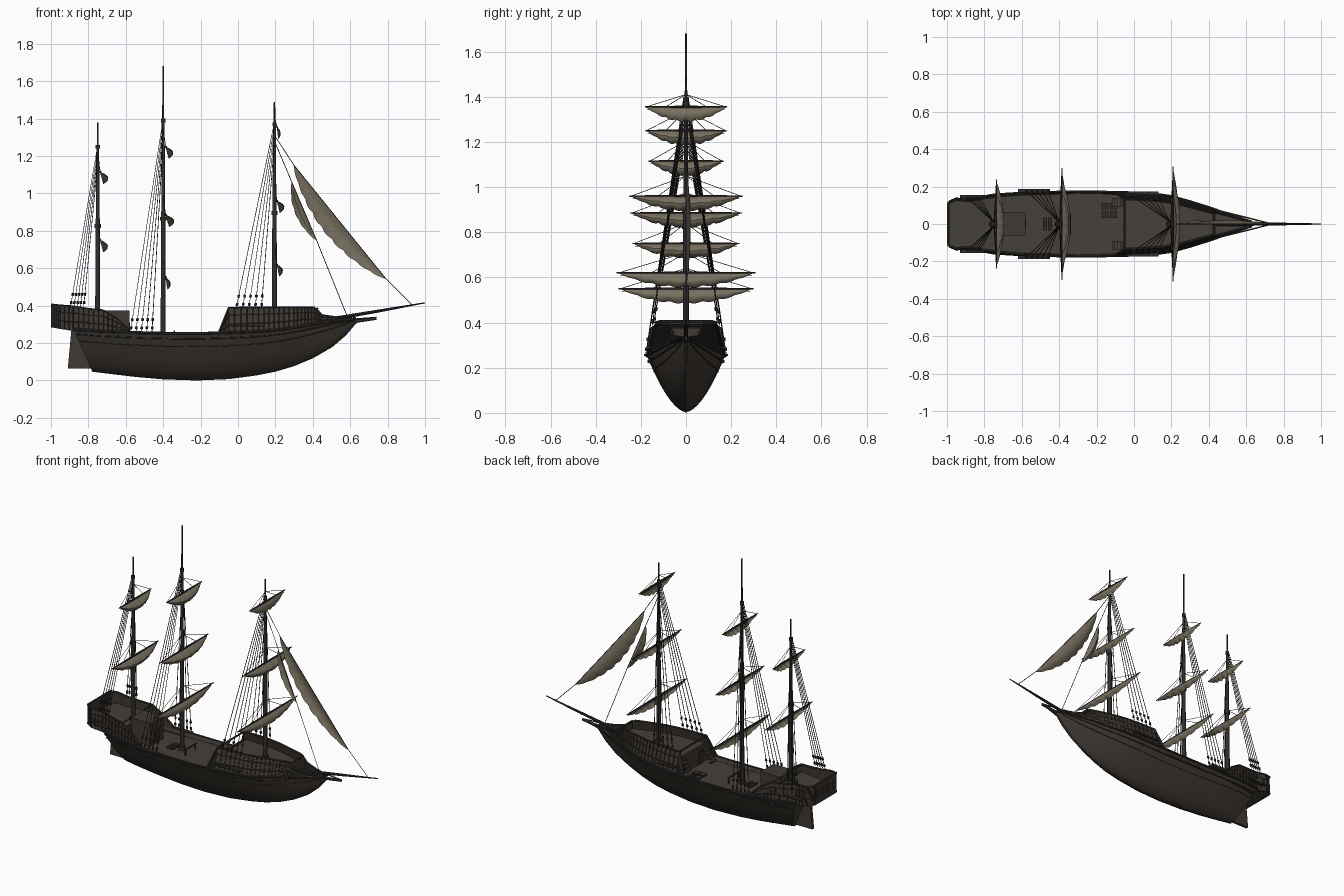
import bpy, bmesh, math
from mathutils import Vector, Matrix

if "Cube" in bpy.data.objects:
    bpy.data.objects.remove(bpy.data.objects["Cube"])

def mat(name, c):
    m = bpy.data.materials.new(name)
    m.diffuse_color = (*c, 1)
    m.use_nodes = True
    m.node_tree.nodes["Principled BSDF"].inputs["Base Color"].default_value = m.diffuse_color
    return m

HULL = mat("hull_brown", (0.050, 0.041, 0.033))
DECK = mat("deck_brown", (0.060, 0.050, 0.041))
SPAR = mat("dark_spar", (0.030, 0.027, 0.024))
ROPE = mat("rope_dark", (0.028, 0.028, 0.032))
SAIL = mat("sail_canvas", (0.190, 0.165, 0.118))

def finish(name, bm, m, smooth=False):
    bmesh.ops.remove_doubles(bm, verts=bm.verts, dist=1e-5)
    bmesh.ops.recalc_face_normals(bm, faces=bm.faces)
    me = bpy.data.meshes.new(name)
    bm.to_mesh(me)
    bm.free()
    ob = bpy.data.objects.new(name, me)
    bpy.context.collection.objects.link(ob)
    me.materials.append(m)
    if smooth:
        bpy.ops.object.select_all(action='DESELECT')
        ob.select_set(True)
        bpy.context.view_layer.objects.active = ob
        bpy.ops.object.shade_smooth_by_angle(angle=math.radians(40))
    return ob

def grids(name, sheets, m, smooth=False, cap=False):
    """Each sheet is a list of rows of points, joined with quads."""
    bm = bmesh.new()
    for rows in sheets:
        vs = [[bm.verts.new(p) for p in r] for r in rows]
        for a, b in zip(vs, vs[1:]):
            for i in range(len(a) - 1):
                bm.faces.new((a[i], a[i + 1], b[i + 1], b[i]))
        if cap:
            bm.faces.new(vs[0])
    return finish(name, bm, m, smooth)

def rods(name, segs, m, sides=6, smooth=False):
    """Round bars: (start, end, radius, end radius)."""
    bm = bmesh.new()
    for a, b, r0, r1 in segs:
        a, b = Vector(a), Vector(b)
        d = b - a
        M = Matrix.Translation((a + b) / 2) @ d.to_track_quat('Z', 'Y').to_matrix().to_4x4()
        bmesh.ops.create_cone(bm, cap_ends=True, segments=sides, radius1=r0, radius2=r1,
                              depth=d.length, matrix=M)
    return finish(name, bm, m, smooth)

def boxes(name, items, m):
    """Boxes: (centre, size)."""
    bm = bmesh.new()
    for c, s in items:
        bmesh.ops.create_cube(bm, size=1, matrix=Matrix.Translation(c) @ Matrix.Diagonal((*s, 1)))
    return finish(name, bm, m)

def chain(pts, r):
    return [(a, b, r, r) for a, b in zip(pts, pts[1:])]

# Hull stations: keel x, sheer x, half width, keel z, sheer z
ST = [(-.78, -.88, .132, .05, .275), (-.70, -.75, .157, .04, .265), (-.55, -.58, .168, .022, .258),
      (-.40, -.40, .172, .009, .253), (-.22, -.22, .173, .003, .252), (-.05, -.05, .17, .01, .256),
      (.1, .1, .163, .03, .262), (.2, .2, .149, .05, .27), (.3, .3, .121, .08, .283),
      (.4, .4, .09, .122, .30), (.5, .5, .055, .18, .315), (.57, .57, .032, .24, .325),
      (.63, .63, .012, .31, .333)]
WID = [(-1, .10), (-.985, .125), (-.95, .14)] + [(s[1], s[2]) for s in ST]

def interp(tab, x):
    for (x0, y0), (x1, y1) in zip(tab, tab[1:]):
        if x <= x1:
            return y0 + (y1 - y0) * (x - x0) / (x1 - x0)
    return tab[-1][1]

def width(x):
    return interp(WID, x)

def sheer(x):
    return interp([(s[1], s[4]) for s in ST], max(x, -.88))

def hull_pt(st, s):
    xb, xt, w, zk, zs = st
    t = abs(s) ** 1.7
    return (xb + (xt - xb) * t, w * s, zk + (zs - zk) * t)

N = 10
grids("hull", [[[hull_pt(st, i / N) for i in range(-N, N + 1)] for st in ST]], HULL, True, True)
rods("keel", chain([(s[0], 0, s[3] + .004) for s in ST], .007), HULL)
rods("wales", [g for k in (-1, 1) for s, r in ((1, .007), (.93, .004), (.82, .003))
               for g in chain([hull_pt(st, k * s) for st in ST], r)], SPAR)

# Rudder
grids("rudder", [[[(-.91, y, .065), (-.78, y, .065), (-.87, y, .28), (-.89, y, .28), (-.91, y, .065)]
                  for y in (-.009, .009)]] +
      [[[(-.91, y, .065), (-.78, y, .065)], [(-.89, y, .28), (-.87, y, .28)]] for y in (-.009, .009)], HULL)

# Decks
def deck(name, x0, x1, z, inset):
    xs = [x0 + (x1 - x0) * i / 12 for i in range(13)]
    grids(name, [[[(x, k * max(width(x) - inset, .004), z(x)) for k in (-1, 1)] for x in xs]], DECK)

deck("main_deck", -.86, 0, lambda x: .228, .008)
deck("forecastle_deck", -.05, .43, lambda x: .335, .024)
deck("bow_deck", .4, .62, lambda x: sheer(x) - .006, .002)
deck("poop_deck", -.995, -.72, lambda x: .33, .006)
deck("poop_floor", -.995, -.85, lambda x: .283, .003)

# Castle bulwarks
def side_y(x, z, lean):
    return max(width(x) - lean * (z - sheer(x)), .01)

def bulwark(name, st, lean, th=.01):
    sheets, rails, posts = [], [], []
    for k in (-1, 1):
        rows = []
        for x, zb, zt in st:
            yb, yt = side_y(x, zb, lean), side_y(x, zt, lean)
            rows.append([(x, k * y, z) for y, z in
                         ((yb, zb), (yt, zt), (yt - th, zt), (yb - th, zb), (yb, zb))])
        sheets.append(rows)
        for f, r in ((1, .006), (.72, .003), (.35, .004)):
            rails += chain([(x, k * (side_y(x, zb + (zt - zb) * f, lean)), zb + (zt - zb) * f)
                            for x, zb, zt in st], r)
        for (xa, ba, ta), (xb, bb, tb) in zip(st, st[1:]):
            for i in range(3):
                u = i / 3
                x, b, t = xa + (xb - xa) * u, ba + (bb - ba) * u, ta + (tb - ta) * u
                if t - b > .03:
                    posts.append(((x, k * side_y(x, b, lean), b), (x, k * side_y(x, t, lean), t), .004, .004))
    grids(name, sheets, HULL)
    rods(name + "_rails", rails + posts, SPAR, 5)

bulwark("forecastle_bulwark", [(-.10, .25, .262), (-.05, .25, .387), (.05, .255, .389), (.14, .26, .39),
                               (.22, .268, .39), (.3, .28, .39), (.36, .29, .39), (.41, .30, .388),
                               (.45, .305, .348), (.53, .317, .336), (.6, .327, .335)], .25)
bulwark("poop_bulwark", [(-.995, .285, .405), (-.985, .282, .404), (-.95, .275, .40), (-.88, .265, .395),
                         (-.8, .262, .382), (-.72, .26, .374), (-.65, .258, .33), (-.58, .255, .27)], .05)

# Bulkheads, cabin and stern
boxes("bulkheads", [((-.045, 0, .285), (.012, .30, .115)), ((.43, 0, .33), (.012, .125, .09)),
                    ((-.72, 0, .282), (.012, .30, .11)), ((-.993, 0, .343), (.012, .22, .122)),
                    ((-.65, 0, .298), (.14, .13, .15))], HULL)
rods("deck_rails", [((-.05, -.14, .387), (-.05, .14, .387), .006, .006),
                    ((.425, -.06, .385), (.425, .06, .385), .006, .006),
                    ((-.992, -.12, .405), (-.992, .12, .405), .007, .007),
                    ((-.992, -.12, .288), (-.992, .12, .288), .007, .007)] +
     [((-.72, k * .15, .372), (-.72, k * .06, .372), .004, .004) for k in (-1, 1)], SPAR)
boxes("stern_windows", [((-.999, y, .345), (.004, .035, .05)) for y in (-.08, -.027, .027, .08)], SPAR)
boxes("castle_doors", [((-.052, y, .272), (.004, .04, .08)) for y in (-.08, .08)] +
      [((-.579, 0, .27), (.004, .05, .08))], SPAR)
boxes("stairs", [((-.068 - .014 * i, k * .115, .31 - .022 * i), (.014, .05, .012))
                 for k in (-1, 1) for i in range(4)], DECK)
boxes("hatches", [((x, y, .232), (.036, .036, .012)) for x in (-.155, -.11) for y in (.05, .095)] +
      [((x, y, .232), (.022, .022, .012)) for x in (-.475, -.45) for y in (-.025, 0, .025)], SPAR)
boxes("channels", [((x, k * y, z), (l, .026, .008)) for k in (-1, 1) for x, y, z, l in
                   ((-.535, .173, .256, .17), (.045, .162, .29, .17), (-.865, .142, .31, .13))], SPAR)
boxes("gunports", [((x, k * (width(x) * .962 + .001), .228), (.016, .006, .014))
                   for k in (-1, 1) for x in (-.5, -.38, -.3, -.18, -.06, .06)], SPAR)

# Bow timbers and bowsprit
rods("beakhead", [((.52, 0, .305), (.74, 0, .332), .014, .008)] +
     [((.42, k * .08, .31), (.74, 0, .337), .005, .004) for k in (-1, 1)], HULL)
rods("bowsprit", [((.42, 0, .315), (.75, 0, .371), .011, .008), ((.75, 0, .371), (1, 0, .415), .008, .003)],
     SPAR, 8, True)

# Masts: x, foot z, shroud top z, tip z, shroud foot (x range, y, z), yards (z, half span, bulge)
MASTS = {
    "mizzen": (-.75, .32, 1.26, 1.38, (-.895, -.825, .143, .395), [(1.115, .165, .047), (.75, .238, .045)]),
    "main": (-.40, .22, 1.40, 1.68, (-.575, -.46, .178, .26),
             [(1.25, .18, .044), (.885, .247, .05), (.55, .30, .03)]),
    "fore": (.195, .32, 1.38, 1.49, (-.01, .125, .15, .385),
             [(1.355, .182, .022), (.96, .25, .043), (.62, .307, .035)]),
}

def furled_sail(x, z, h, bulge):
    rows = []
    for i in range(61):
        u = -1 + i / 30
        e = max(1 - abs(u) ** 2.2, .03)
        d = .066 * e * (.86 + .14 * abs(math.sin(u * 4 * math.pi)))
        rows.append([(x + .012 + bulge * e * .95 * math.sin(v * math.pi * .9) ** .8, u * h * .98,
                      z - d * v) for v in (0, .12, .3, .5, .7, .88, 1)])
    return rows

for name, (x, zf, zs, zt, (xa, xb, ys, zb), yards) in MASTS.items():
    mid = zf + (zs - zf) * .58
    rods(name + "_mast", [((x, 0, zf), (x, 0, mid), .0145, .012), ((x, 0, mid - .05), (x, 0, zs), .011, .008),
                          ((x, 0, zs - .05), (x, 0, zt), .006, .004), ((x, 0, zs - .02), (x, 0, zs), .012, .012),
                          ((x, 0, mid - .05), (x, 0, mid - .03), .018, .018),
                          ((x, 0, zf), (x, 0, zf + .03), .024, .02)], SPAR, 10, True)
    rods(name + "_yards", [((x + .014, 0, z), (x + .014, k * h, z), .006, .003)
                           for z, h, b in yards for k in (-1, 1)], SPAR, 6, True)
    grids(name + "_sails", [furled_sail(x, z, h, b) for z, h, b in yards], SAIL, True)
    # Shrouds with deadeyes, and yard lifts
    ropes, eyes = [], []
    for k in (-1, 1):
        for i in range(5):
            foot = Vector((xa + (xb - xa) * i / 4, k * ys, zb))
            top = Vector((x, k * .01, zs - .025 * i))
            ropes.append((foot, top, .002, .002))
            d = (top - foot).normalized()
            for s in (.015, .06):
                eyes.append((foot + d * s, foot + d * (s + .014), .007, .007))
        for z, h, b in yards:
            up = min(z + .09, zs + .03)
            for f in (.97, .5):
                ropes.append(((x + .014, k * h * f, z), (x, 0, up), .0014, .0014))
            ropes.append(((x + .014, k * h * .95, z - .012), (x + .014, 0, z - .012), .0012, .0012))
    rods(name + "_rigging", ropes, ROPE, 4)
    rods(name + "_deadeyes", eyes, SPAR, 6)

# Pin rail round the main mast
rods("pin_rail", [((-.34, k * .05, .228), (-.34, k * .05, .265), .005, .005) for k in (-1, 1)] +
     [((-.34, -.06, .262), (-.34, .06, .262), .005, .005)], SPAR)

# Staysails on the forestays
def staysail(a, b, depth, n):
    a, b = Vector(a), Vector(b)
    d = (b - a).normalized()
    p = Vector((d.z, 0, -d.x))
    rows = []
    for i in range(49):
        u = i / 48
        w = depth * max(math.sin(math.pi * u), .01) ** .75 * (.9 + .1 * abs(math.sin(n * math.pi * u)))
        rows.append([a.lerp(b, u) + p * w * v + Vector((0, .02 * math.sin(math.pi * v) * math.sin(math.pi * u), 0))
                     for v in (0, .25, .5, .75, 1)])
    return rows

grids("staysails", [staysail((.30, 0, 1.15), (.79, 0, .545), .10, 9),
                    staysail((.288, 0, 1.06), (.42, 0, .75), .05, 5)], SAIL, True)
rods("forestays", chain([(.195, 0, 1.31), (.30, 0, 1.15), (.79, 0, .545), (.93, 0, .405)], .002) +
     chain([(.195, 0, 1.28), (.288, 0, 1.06), (.42, 0, .75), (.585, 0, .34)], .002), ROPE, 4)
